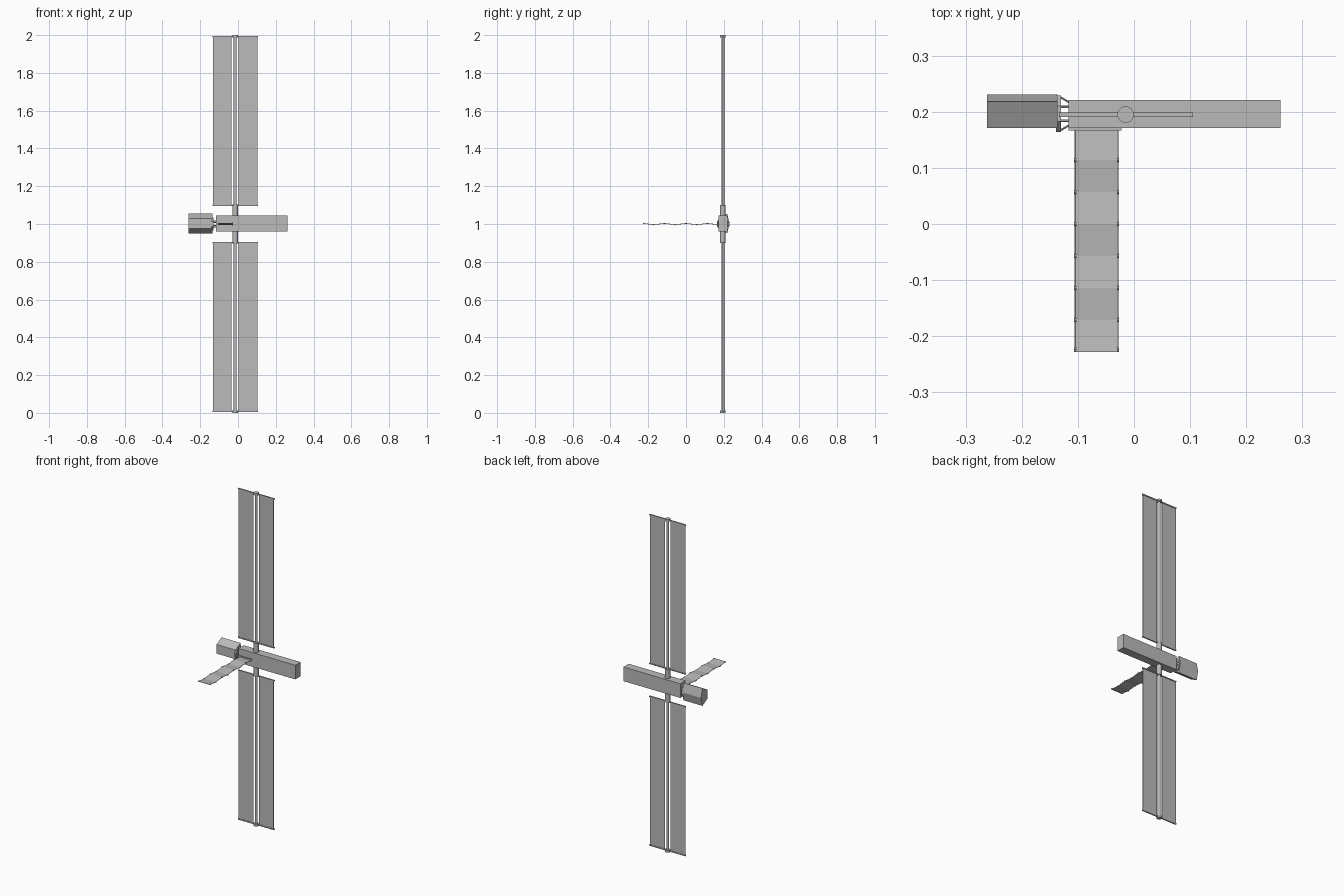
import bpy, bmesh, math
from mathutils import Vector

cube = bpy.data.objects.get("Cube")
if cube:
    bpy.data.objects.remove(cube, do_unlink=True)

grey = bpy.data.materials.new("plain_grey")
grey.use_nodes = True
grey.diffuse_color = (0.5, 0.5, 0.5, 1)
grey.node_tree.nodes["Principled BSDF"].inputs["Base Color"].default_value = (0.5, 0.5, 0.5, 1)

MX, MY, MZ = -0.015, 0.195, 1.0  # mast axis and hull height


def finish(name, bm):
    bmesh.ops.recalc_face_normals(bm, faces=bm.faces)
    mesh = bpy.data.meshes.new(name)
    bm.to_mesh(mesh)
    bm.free()
    mesh.materials.append(grey)
    obj = bpy.data.objects.new(name, mesh)
    bpy.context.collection.objects.link(obj)
    return obj


def box(name, x0, x1, y0, y1, z0, z1):
    bm = bmesh.new()
    bmesh.ops.create_cube(bm, size=1)
    for v in bm.verts:
        v.co = ((x0 + x1) / 2 + v.co.x * (x1 - x0),
                (y0 + y1) / 2 + v.co.y * (y1 - y0),
                (z0 + z1) / 2 + v.co.z * (z1 - z0))
    return finish(name, bm)


def rod(name, a, b, r, sides=8):
    a, b = Vector(a), Vector(b)
    bm = bmesh.new()
    bmesh.ops.create_cone(bm, cap_ends=True, segments=sides, radius1=r, radius2=r,
                          depth=(b - a).length)
    q = (b - a).to_track_quat('Z', 'Y')
    for v in bm.verts:
        v.co = q @ v.co + (a + b) / 2
    obj = finish(name, bm)
    for p in obj.data.polygons:
        p.use_smooth = sides > 12 and len(p.vertices) == 4
    return obj


def prism_x(name, profile, x0, x1):
    # closed (y, z) profile extruded along x
    bm = bmesh.new()
    face = bm.faces.new([bm.verts.new((x0, y, z)) for y, z in profile])
    ext = bmesh.ops.extrude_face_region(bm, geom=[face])
    for v in ext["geom"]:
        if isinstance(v, bmesh.types.BMVert):
            v.co.x = x1
    return finish(name, bm)


# Hull: long box and faceted module joined by a collar
box("main_hull", -0.117, 0.261, 0.171, 0.221, 0.96, 1.045)
prism_x("end_module", [(0.171, 1.03), (0.218, 1.055), (0.231, 1.0025),
                       (0.218, 0.95), (0.171, 0.975)], -0.262, -0.136)
collar = [(0.1965 + 0.0325 * math.cos(i * math.pi / 4 + math.pi / 8) / 0.924,
           1.0 + 0.034 * math.sin(i * math.pi / 4 + math.pi / 8) / 0.924) for i in range(8)]
prism_x("docking_collar", collar, -0.139, -0.13)

# Struts between collar and hull
for sy, side in ((-1, "front"), (1, "back")):
    for sz, level in ((-1, "lower"), (1, "upper")):
        rod(f"{side}_{level}_outer_strut", (-0.132, 0.1965 + sy * 0.030, MZ + sz * 0.008),
            (-0.115, 0.1965 + sy * 0.020, MZ + sz * 0.008), 0.002, 6)
        rod(f"{side}_{level}_inner_strut", (-0.132, 0.1965 + sy * 0.0125, MZ + sz * 0.016),
            (-0.115, 0.1965 + sy * 0.0125, MZ + sz * 0.016), 0.0022, 6)

# Solar wings, mirrored above and below the hull
for s, wing in ((1, "upper"), (-1, "lower")):
    def at(h):
        return MZ + s * h

    def slab(name, x0, x1, half, h0, h1):
        box(f"{wing}_{name}", x0, x1, MY - half, MY + half, *sorted((at(h0), at(h1))))

    rod(f"{wing}_mast_base", (MX, MY, at(0.03)), (MX, MY, at(0.1)), 0.0145, 24)
    rod(f"{wing}_mast", (MX, MY, at(0.09)), (MX, MY, at(0.995)), 0.008, 16)
    rod(f"{wing}_mast_cap", (MX, MY, at(0.988)), (MX, MY, at(1.0)), 0.0147, 24)
    slab("inner_spreader", -0.134, 0.105, 0.004, 0.096, 0.102)
    slab("outer_spreader", -0.134, 0.105, 0.004, 0.988, 0.995)
    slab("right_solar_panel", -0.133, -0.034, 0.0015, 0.1, 0.99)
    slab("left_solar_panel", 0.003, 0.102, 0.0015, 0.1, 0.99)

# Folding radiator: seven slightly zigzagging leaves
box("radiator_mount", -0.117, -0.022, 0.167, 0.173, 0.994, 1.006)
STEP, Y0, COUNT = 0.057, 0.171, 7
joints = [(Y0 - i * STEP, MZ + (0.003 if i % 2 else -0.003)) for i in range(COUNT + 1)]
bm = bmesh.new()
rows = [[bm.verts.new((x, y, z)) for x in (-0.104, -0.029)] for y, z in joints]
for a, b in zip(rows, rows[1:]):
    bm.faces.new((a[0], a[1], b[1], b[0]))
radiator = finish("radiator_leaves", bm)
solid = radiator.modifiers.new("thickness", 'SOLIDIFY')
solid.thickness = 0.002
solid.offset = 0

# Hinge knuckles and thin side rails of the radiator
for x, side in ((-0.1045, "right"), (-0.0285, "left")):
    for i, (y, z) in enumerate(joints[1:], 1):
        y = max(y, -0.224)
        rod(f"{side}_radiator_hinge_{i}", (x - 0.002, y, z), (x + 0.002, y, z), 0.004, 8)
    for i, (a, b) in enumerate(zip(joints, joints[1:]), 1):
        rod(f"{side}_radiator_rail_{i}", (x, *a), (x, *b), 0.0015, 6)
